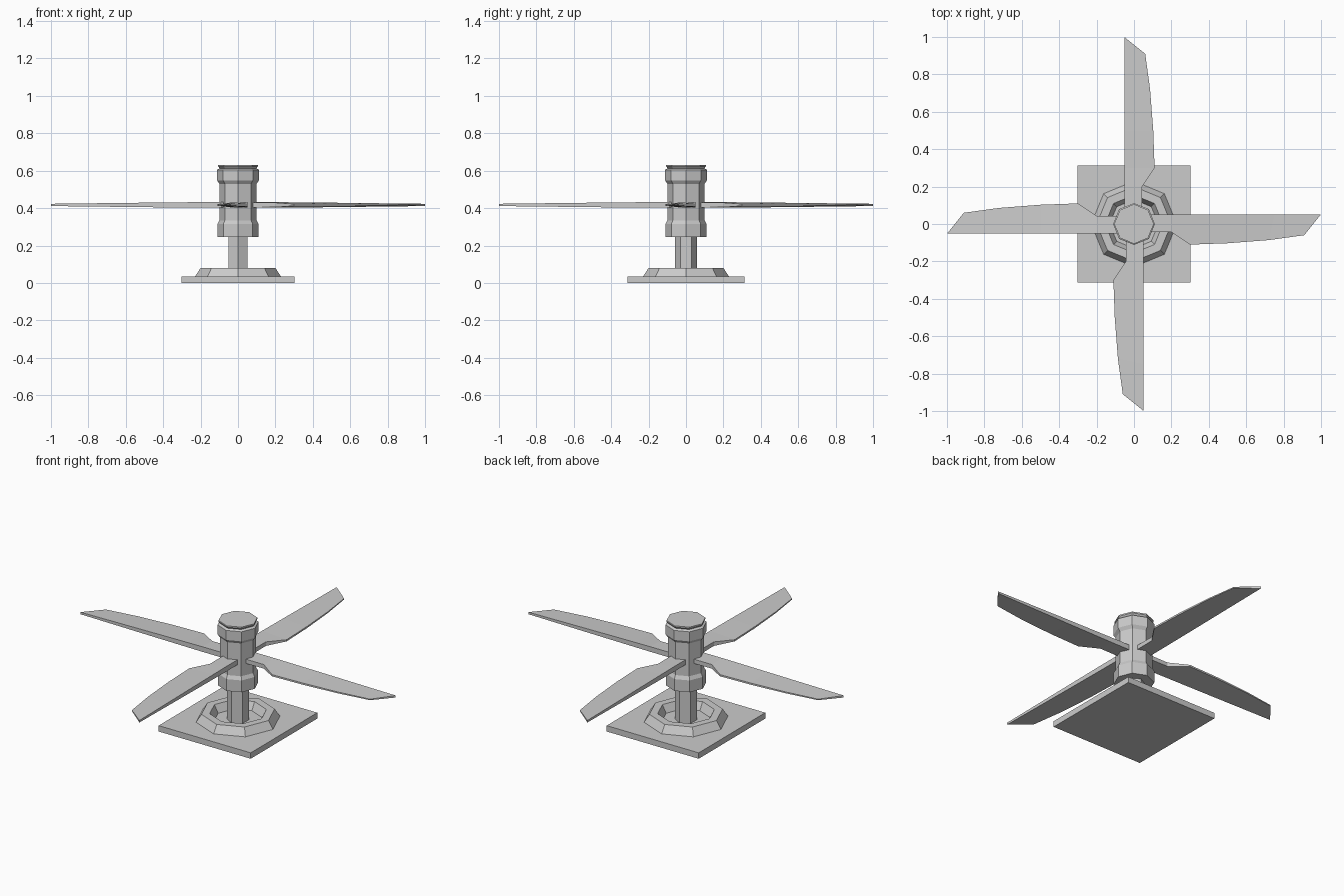
import bpy, bmesh, math
from mathutils import Matrix

if "Cube" in bpy.data.objects:
    bpy.data.objects.remove(bpy.data.objects["Cube"])


def make_object(name, bm):
    bmesh.ops.recalc_face_normals(bm, faces=bm.faces)
    mesh = bpy.data.meshes.new(name)
    bm.to_mesh(mesh)
    bm.free()
    obj = bpy.data.objects.new(name, mesh)
    bpy.context.collection.objects.link(obj)
    return obj


def lathe(name, profile, sides, start=0.0, closed=False):
    """Faceted turned part from (radius, z) points; closed makes a ring."""
    bm = bmesh.new()
    rings = []
    for r, z in profile:
        angles = [start + math.tau * i / sides for i in range(sides)]
        rings.append([bm.verts.new((r * math.cos(a), r * math.sin(a), z)) for a in angles])
    pairs = list(zip(rings, rings[1:]))
    if closed:
        pairs.append((rings[-1], rings[0]))
    else:
        bm.faces.new(rings[0])
        bm.faces.new(rings[-1])
    for a, b in pairs:
        for i in range(sides):
            j = (i + 1) % sides
            bm.faces.new((a[i], a[j], b[j], b[i]))
    return make_object(name, bm)


# Square base plate
bm = bmesh.new()
bmesh.ops.create_cube(bm, size=1, matrix=Matrix.Translation((0, 0, 0.0175))
                      @ Matrix.Diagonal((0.605, 0.625, 0.035, 1)))
make_object("base_plate", bm)

# Octagonal collar with sloped inner and outer walls
lathe("base_collar", [(0.23, 0.034), (0.20, 0.08), (0.155, 0.08), (0.13, 0.034)], 8, closed=True)

# Hexagonal post
lathe("post", [(0.06, 0.03), (0.06, 0.26)], 6, start=math.pi / 2)

# Octagonal hub: lower band, waist, upper band, cap
lathe("hub", [(0.11, 0.245), (0.11, 0.315), (0.099, 0.335), (0.099, 0.53),
              (0.112, 0.548), (0.112, 0.605), (0.097, 0.612), (0.106, 0.622), (0.106, 0.63)], 8)

# Blades: x and half thickness on the straight edge, then x, y and half thickness on the curved edge
STATIONS = [(0.04, 0.015, 0.04, -0.043, 0.013),
            (0.20, 0.015, 0.20, -0.043, 0.012),
            (0.30, 0.014, 0.30, -0.110, 0.005),
            (0.50, 0.012, 0.50, -0.103, 0.005),
            (0.75, 0.009, 0.72, -0.086, 0.004),
            (1.00, 0.006, 0.91, -0.060, 0.003)]
BLADE_Z = 0.417


def blade(name, angle):
    bm = bmesh.new()
    loops = []
    for xs, hs, xc, yc, hc in STATIONS:
        points = [(xs, 0.052, hs), (xc, yc, hc), (xc, yc, -hc), (xs, 0.052, -hs)]
        loops.append([bm.verts.new((x, y, BLADE_Z + z)) for x, y, z in points])
    bm.faces.new(loops[0])
    bm.faces.new(loops[-1])
    for a, b in zip(loops, loops[1:]):
        for i in range(4):
            j = (i + 1) % 4
            bm.faces.new((a[i], a[j], b[j], b[i]))
    bm.transform(Matrix.Rotation(angle, 4, 'Z'))
    make_object(name, bm)


for n in range(4):
    blade(f"blade_{n + 1}", n * math.pi / 2)
